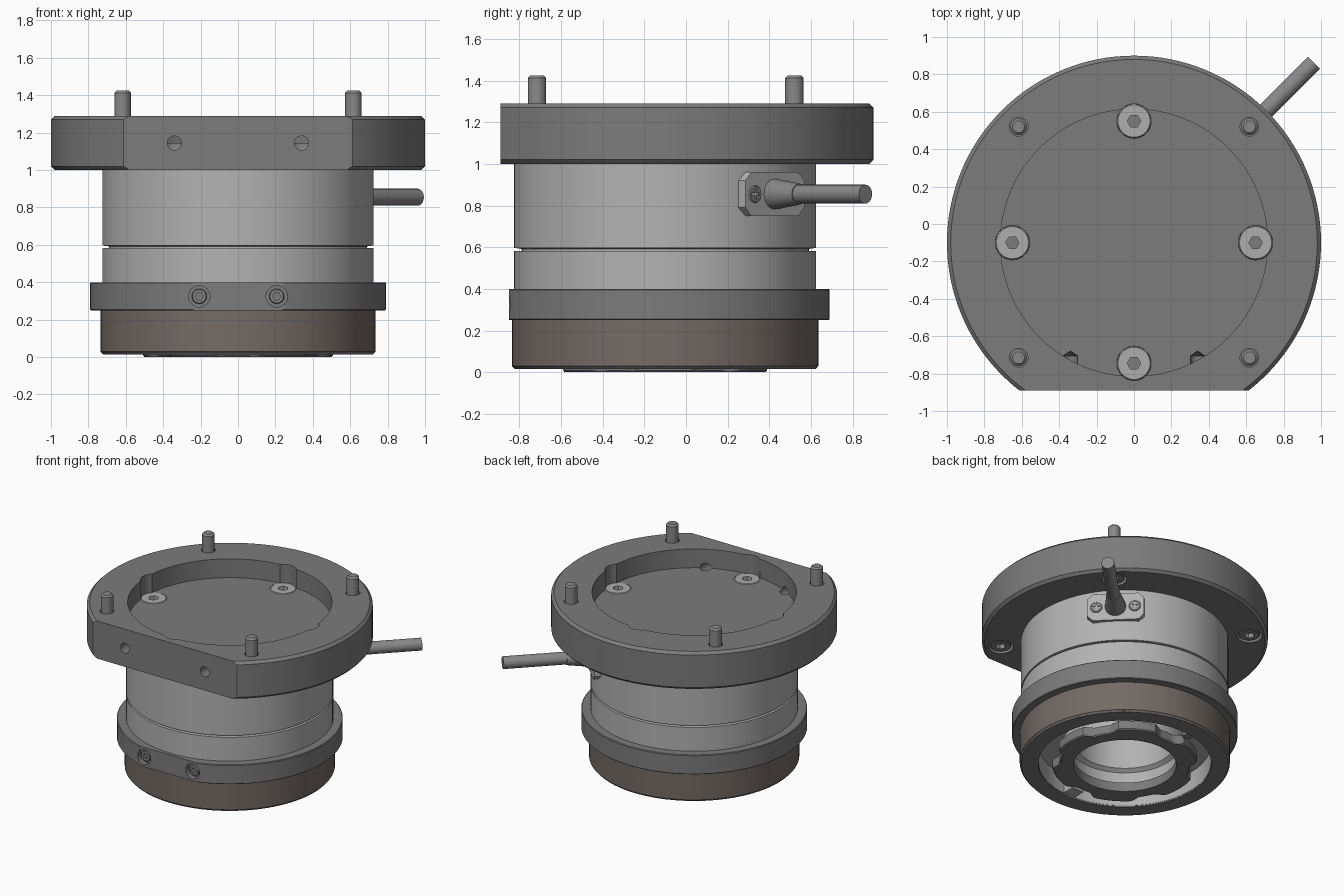
import bpy, bmesh
from math import sin, cos, pi, radians, sqrt
from mathutils import Vector, Matrix

if "Cube" in bpy.data.objects:
    bpy.data.objects.remove(bpy.data.objects["Cube"])

CY = -0.1  # axis of the turned parts


def material(name, r, g, b):
    m = bpy.data.materials.new(name)
    m.diffuse_color = (r, g, b, 1)
    m.use_nodes = True
    m.node_tree.nodes["Principled BSDF"].inputs["Base Color"].default_value = m.diffuse_color
    return m


DARK = material("dark_grey", 0.2, 0.2, 0.2)
SILVER = material("silver", 0.45, 0.45, 0.45)
BROWN = material("brown", 0.175, 0.145, 0.13)
STEEL = material("screw_steel", 0.42, 0.42, 0.42)
MID = material("mid_grey", 0.25, 0.25, 0.25)


def frame(loc, direction=(0, 0, 1)):
    """Matrix with local z along direction."""
    q = Vector(direction).to_track_quat('Z', 'Y')
    return Matrix.Translation(loc) @ q.to_matrix().to_4x4()


def finish(bm, name, mat, mtx):
    bmesh.ops.recalc_face_normals(bm, faces=bm.faces[:])
    me = bpy.data.meshes.new(name)
    bm.to_mesh(me)
    bm.free()
    ob = bpy.data.objects.new(name, me)
    bpy.context.collection.objects.link(ob)
    ob.matrix_world = mtx
    if mat:
        me.materials.append(mat)
    return ob


def lathe(name, profile, mat=None, mtx=None, segs=96):
    """Spin (radius, z) points; ends on the axis or closes into a ring."""
    bm = bmesh.new()
    rings = []
    for r, z in profile:
        n = 1 if r == 0 else segs
        rings.append([bm.verts.new((r * cos(2 * pi * i / segs), r * sin(2 * pi * i / segs), z))
                      for i in range(n)])
    pairs = list(zip(rings, rings[1:]))
    if profile[0][0] > 0:
        pairs.append((rings[-1], rings[0]))
    for a, b in pairs:
        for i in range(segs):
            j = (i + 1) % segs
            vs = [a[i % len(a)], a[j % len(a)], b[j % len(b)], b[i % len(b)]]
            bm.faces.new(list(dict.fromkeys(vs)))
    return finish(bm, name, mat, mtx or frame((0, CY, 0)))


def rod(name, r, z0, z1, mat, mtx, segs=32, ch=0.0):
    pts = [(0, z0), (r, z0), (r, z1 - ch), (r - ch, z1), (0, z1)] if ch else \
        [(0, z0), (r, z0), (r, z1), (0, z1)]
    return lathe(name, pts, mat, mtx, segs)


def box(name, size, mat, mtx, ch=0.0):
    """Box with optional cut corners, centred on xy, rising from local z = 0."""
    x, y, h = size[0] / 2, size[1] / 2, size[2]
    if ch:
        pts = [(x, y - ch), (x - ch, y), (-x + ch, y), (-x, y - ch),
               (-x, -y + ch), (-x + ch, -y), (x - ch, -y), (x, -y + ch)]
    else:
        pts = [(x, y), (-x, y), (-x, -y), (x, -y)]
    bm = bmesh.new()
    f = bm.faces.new([bm.verts.new((a, b, 0)) for a, b in pts])
    g = bmesh.ops.extrude_face_region(bm, geom=[f])["geom"]
    bmesh.ops.translate(bm, vec=(0, 0, h), verts=[v for v in g if isinstance(v, bmesh.types.BMVert)])
    return finish(bm, name, mat, mtx)


def cut(ob, *cutters):
    """Subtract the cutters and remove them."""
    bpy.context.view_layer.objects.active = ob
    for c in cutters:
        c.hide_render = True
        m = ob.modifiers.new("cut", 'BOOLEAN')
        m.operation, m.solver, m.object = 'DIFFERENCE', 'EXACT', c
        bpy.ops.object.modifier_apply(modifier=m.name)
        bpy.data.objects.remove(c)


def hex_screw(name, r, depth, loc, direction, mat, socket):
    m = frame(loc, direction)
    ob = rod(name, r, -depth, 0, mat, m, 40, 0.005)
    cut(ob, rod("c", socket, -depth * 0.6, 0.05, None, m, 6))


# top flange with flat front, round recess and pockets
flange = lathe("flange", [(0, 1.0), (0.98, 1.0), (1, 1.02), (1, 1.27), (0.98, 1.29), (0, 1.29)], DARK, segs=128)
FLOOR = 1.145
PINS = [(sx * 0.617, y) for sx in (-1, 1) for y in (0.52, -0.715)]
SCREWS = [(0, 0.55), (0, -0.745), (-0.65, CY), (0.65, CY)]
cut(flange,
    box("c", (3, 1, 1), None, frame((0, -1.39, 0.7))),
    rod("c", 0.714, FLOOR, 1.5, None, frame((0, CY, 0)), 128))
for x, y in SCREWS:
    cut(flange, rod("c", 0.092, FLOOR - 0.03, 1.5, None, frame((x, y, 0))))
for x, y in PINS:
    cut(flange, rod("c", 0.05, 1.26, 1.5, None, frame((x, y, 0))),
        rod("c", 0.088, 0.9, 1.05, None, frame((x, y, 0))))
for x in (-0.34, 0.34):  # drilled holes in the flat
    cut(flange, lathe("c", [(0, -0.1), (0.038, -0.1), (0.038, 0.185), (0, 0.212)], None,
                      frame((x, -0.89, FLOOR - 0.001), (0, 1, 0)), 32))

# recess screws, standing pins and the bolt heads beneath them
for i, (x, y) in enumerate(SCREWS):
    hex_screw(f"recess_screw_{i}", 0.091, 0.06, (x, y, FLOOR + 0.003), (0, 0, 1), STEEL, 0.036)
for i, (x, y) in enumerate(PINS):
    rod(f"pin_{i}", 0.044, 1.2, 1.425, MID, frame((x, y, 0)), 32, 0.012)
    hex_screw(f"bolt_head_{i}", 0.073, 0.06, (x, y, 1.005), (0, 0, -1), MID, 0.036)

# main housing, hollow underneath
lathe("housing", [(0, 1.0), (0.725, 1.0), (0.725, 0.597), (0.69, 0.592), (0.69, 0.583), (0.725, 0.583),
                  (0.725, 0.25), (0.62, 0.25), (0.62, 0.17), (0.44, 0.17), (0.44, 0.06), (0.38, 0.06),
                  (0.38, 0.16), (0.35, 0.18), (0.35, 0.55), (0, 0.55)], SILVER)

# collar with a flat face and two recessed screws
collar = lathe("collar", [(0.715, 0.25), (0.785, 0.25), (0.79, 0.255), (0.79, 0.395),
                          (0.785, 0.4), (0.715, 0.4)], DARK)
cut(collar, box("c", (2, 1, 1), None, frame((0, -1.35, 0))))
for i, x in enumerate((-0.207, 0.207)):
    cut(collar, rod("c", 0.057, -0.1, 0.035, None, frame((x, -0.85, 0.325), (0, 1, 0))))
    hex_screw(f"collar_screw_{i}", 0.04, 0.04, (x, -0.835, 0.325), (0, -1, 0), MID, 0.022)

# brown bottom ring and its dark end face
lathe("bottom_ring", [(0.61, 0.03), (0.72, 0.03), (0.725, 0.019), (0.735, 0.029), (0.735, 0.25), (0.61, 0.25)], BROWN)
lathe("bottom_face", [(0.605, 0.03), (0.605, 0.015), (0.723, 0.015), (0.729, 0.022), (0.72, 0.03)], DARK)
lathe("inner_liner", [(0.603, 0.025), (0.612, 0.025), (0.612, 0.19), (0.603, 0.19)], SILVER)

# lobed coupling ring
lobes = lathe("lobed_ring", [(0.36, 0.0), (0.5, 0.0), (0.507, 0.008), (0.507, 0.07), (0.36, 0.07)], DARK, segs=144)
for v in lobes.data.vertices:
    r = sqrt(v.co.x ** 2 + v.co.y ** 2)
    if r > 0.45:
        a = Vector((v.co.x, v.co.y)).angle_signed(Vector((0, -1)))
        k = 1 - 0.1 * max(0, min(1, 0.5 + 1.5 * cos(6 * a) - 0.6))
        v.co.x *= k
        v.co.y *= k

# locking block and stop pin inside the bottom recess
box("locking_block", (0.1, 0.09, 0.15), SILVER, frame((0, -0.655, 0.03)))
rod("stop_pin", 0.035, 0.03, 0.18, MID, frame((-0.11, 0.45, 0)), 24)

# cable outlet: plate, cross-head screws, tapered sleeve and cable
D = Vector((1, 1, 0)).normalized()
T = Vector((-1, 1, 0)).normalized()
base = Vector((0, CY, 0.855))
box("cable_plate", (0.4, 0.21, 0.08), SILVER, frame(base + D * 0.665, D), 0.04)
for i, s in enumerate((-1, 1)):
    m = frame(base + D * 0.745 + T * 0.135 * s, D)
    screw = rod(f"plate_screw_{i}", 0.042, -0.03, 0.006, MID, m, 32, 0.005)
    low = m @ Matrix.Translation((0, 0, -0.012))
    cut(screw, box("c", (0.05, 0.012, 0.05), None, low), box("c", (0.012, 0.05, 0.05), None, low))
lathe("cable_sleeve", [(0, 0.7), (0.075, 0.7), (0.072, 0.76), (0.05, 0.91), (0, 0.91)], MID, frame(base, D), 48)
rod("cable", 0.045, 0.8, 1.36, MID, frame(base, D), 40)

# smooth shading with sharp edges kept
bpy.ops.object.select_all(action='SELECT')
bpy.ops.object.shade_smooth_by_angle(angle=radians(30))
